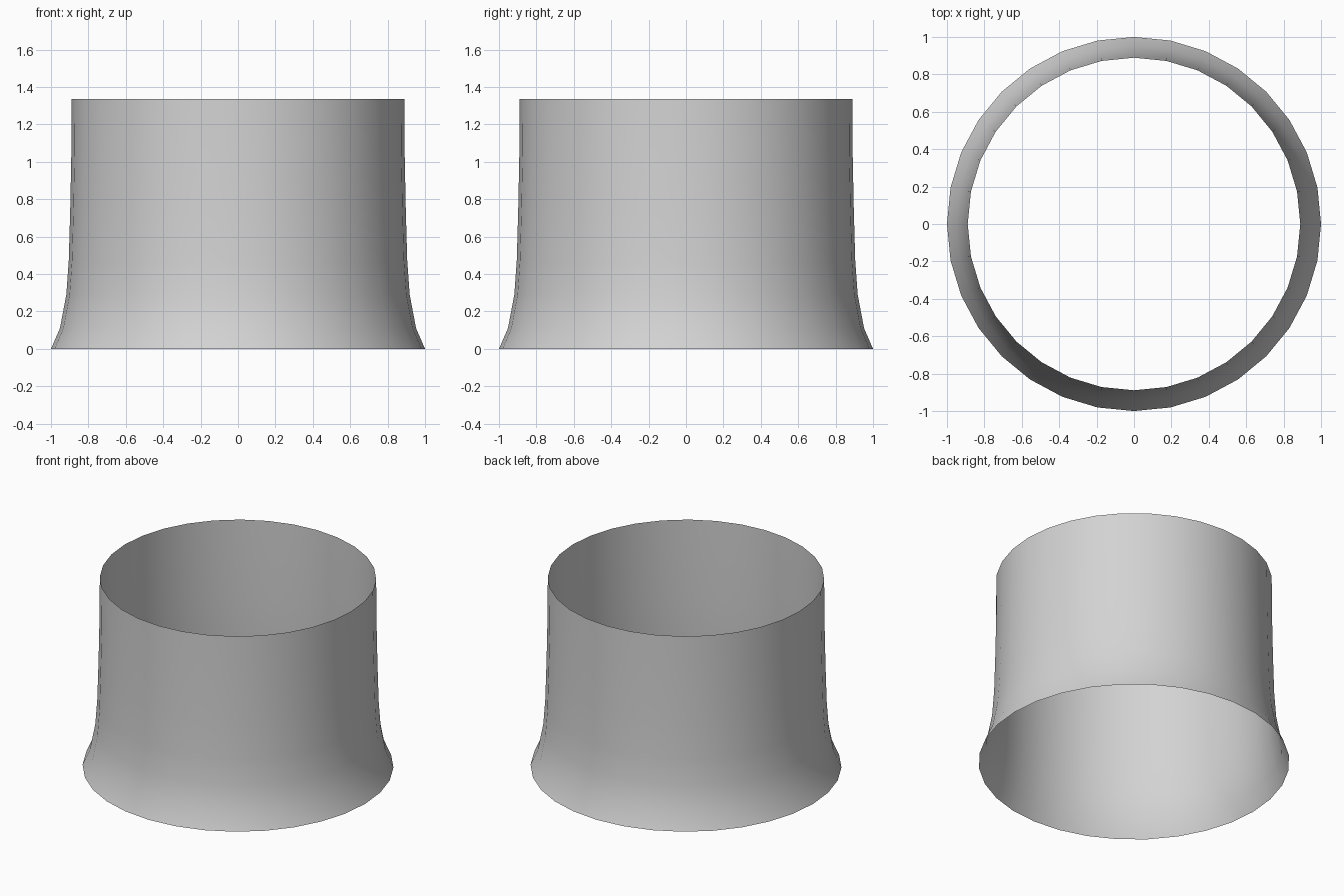
import bpy
import bmesh
from math import tau
from mathutils import Matrix, Vector

cube = bpy.data.objects.get("Cube")
if cube:
    bpy.data.objects.remove(cube, do_unlink=True)

# Plain grey material
GREY = (0.65, 0.65, 0.65, 1.0)
mat = bpy.data.materials.new("light_grey")
mat.use_nodes = True
mat.diffuse_color = GREY
mat.node_tree.nodes["Principled BSDF"].inputs["Base Color"].default_value = GREY

# Flared wall profile: (radius, height)
PROFILE = [(1.0, 0.0), (0.952, 0.11), (0.918, 0.29), (0.905, 0.47),
           (0.897, 0.75), (0.891, 1.05), (0.889, 1.335)]
SIDES = 32

# Open sleeve: spin the profile around z, with no caps
bm = bmesh.new()
verts = [bm.verts.new((r, 0, z)) for r, z in PROFILE]
edges = [bm.edges.new(pair) for pair in zip(verts, verts[1:])]
bmesh.ops.spin(bm, geom=verts + edges, cent=(0, 0, 0), axis=(0, 0, 1),
               angle=tau, steps=SIDES, use_duplicate=False)
bmesh.ops.remove_doubles(bm, verts=bm.verts, dist=0.001)

# Turn every face outward
for face in bm.faces:
    c = face.calc_center_median()
    face.normal_update()
    if face.normal.dot(Vector((c.x, c.y, 0))) < 0:
        face.normal_flip()
    face.smooth = True

mesh = bpy.data.meshes.new("flared_sleeve")
bm.to_mesh(mesh)
bm.free()
mesh.materials.append(mat)
sleeve = bpy.data.objects.new("flared_sleeve", mesh)
bpy.context.collection.objects.link(sleeve)
